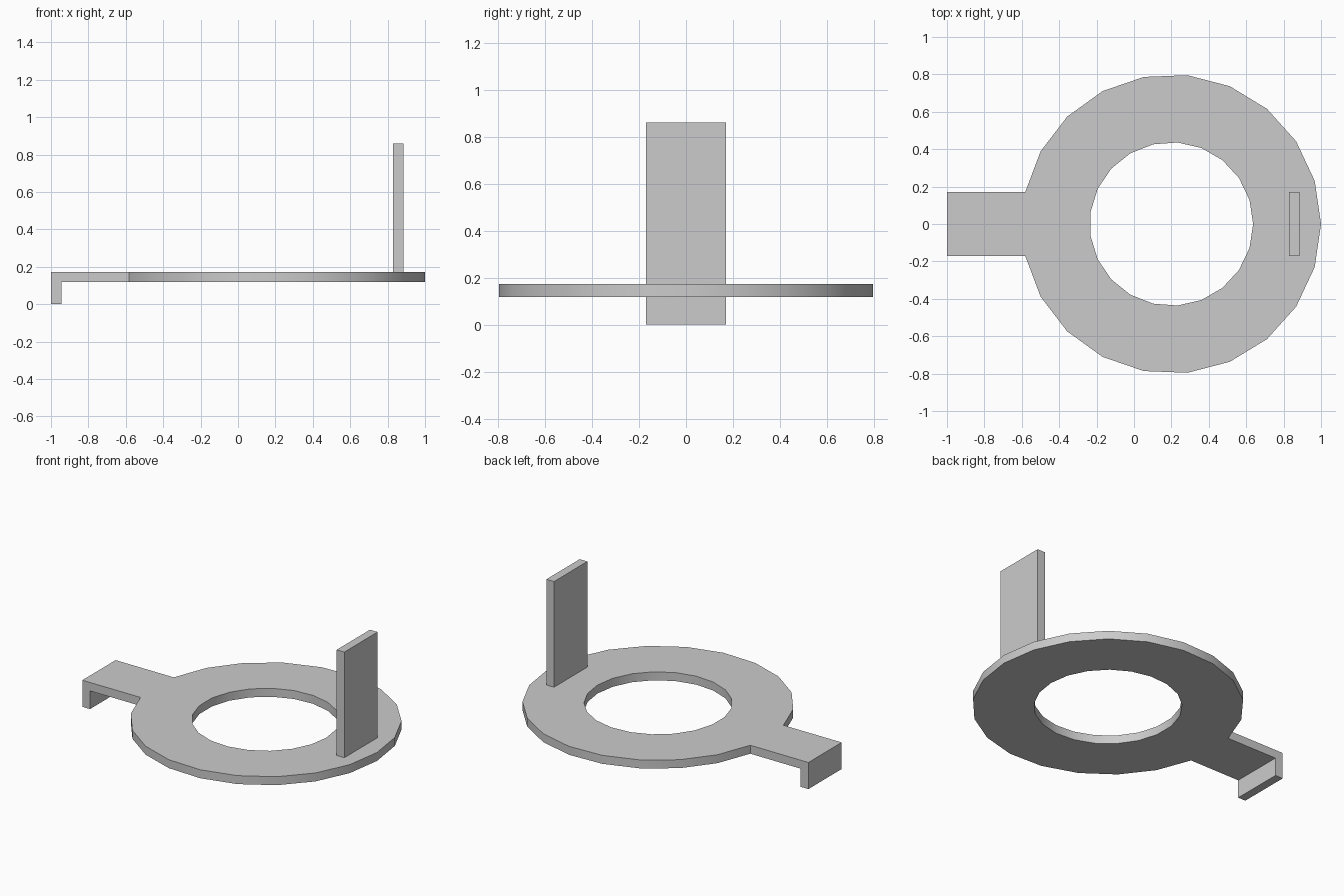
import bpy, bmesh
from math import cos, sin, radians, tau

cube = bpy.data.objects.get("Cube")
if cube:
    bpy.data.objects.remove(cube, do_unlink=True)

CX = 0.2                    # ring centre
LOW, HIGH = 0.118, 0.173    # plate underside and top
HALF = 0.171                # half width of tab, hook and post
THICK = 0.055

grey = bpy.data.materials.new("plain grey")
grey.use_nodes = True
colour = (0.6, 0.6, 0.6, 1)
grey.diffuse_color = colour
grey.node_tree.nodes["Principled BSDF"].inputs["Base Color"].default_value = colour


def finish(bm, name):
    bmesh.ops.recalc_face_normals(bm, faces=bm.faces)
    mesh = bpy.data.meshes.new(name)
    bm.to_mesh(mesh)
    bm.free()
    mesh.materials.append(grey)
    obj = bpy.data.objects.new(name, mesh)
    bpy.context.collection.objects.link(obj)
    return obj


def on_circle(radius, angle):
    return CX + radius * cos(angle), radius * sin(angle)


def extrude(bm, faces, dz):
    new = bmesh.ops.extrude_face_region(bm, geom=faces)["geom"]
    verts = [v for v in new if isinstance(v, bmesh.types.BMVert)]
    bmesh.ops.translate(bm, verts=verts, vec=(0, 0, dz))


# Ring outline with its tab, and the round hole
span = radians(167.7)
outline = [on_circle(0.8, -span + 2 * span * i / 20) for i in range(21)]
outline += [(-1, HALF), (-1, -HALF)]
hole = [on_circle(0.437, tau * i / 21) for i in range(21)]

bm = bmesh.new()
for loop in (outline, hole):
    verts = [bm.verts.new((x, y, LOW)) for x, y in loop]
    for a, b in zip(verts, verts[1:] + verts[:1]):
        bm.edges.new((a, b))
bmesh.ops.triangle_fill(bm, edges=bm.edges[:], use_beauty=True)
extrude(bm, bm.faces[:], HIGH - LOW)

# Hook: cut off the end of the tab underneath and pull it down
bmesh.ops.bisect_plane(bm, geom=bm.verts[:] + bm.edges[:] + bm.faces[:],
                       plane_co=(-1 + THICK, 0, 0), plane_no=(1, 0, 0))
end = [f for f in bm.faces
       if all(v.co.x < -0.94 and abs(v.co.z - LOW) < 1e-4 for v in f.verts)]
extrude(bm, end, -LOW)
plate = finish(bm, "ring_plate_with_hook")

bpy.ops.object.select_all(action="DESELECT")
plate.select_set(True)
bpy.context.view_layer.objects.active = plate
bpy.ops.object.shade_smooth_by_angle(angle=radians(20))

# Upright post, seated in the plate
bm = bmesh.new()
bmesh.ops.create_cube(bm, size=1)
bottom, top = HIGH - 0.01, 0.86
bmesh.ops.scale(bm, verts=bm.verts, vec=(THICK, 2 * HALF, top - bottom))
bmesh.ops.translate(bm, verts=bm.verts, vec=(0.857, 0, (top + bottom) / 2))
finish(bm, "upright_post")
